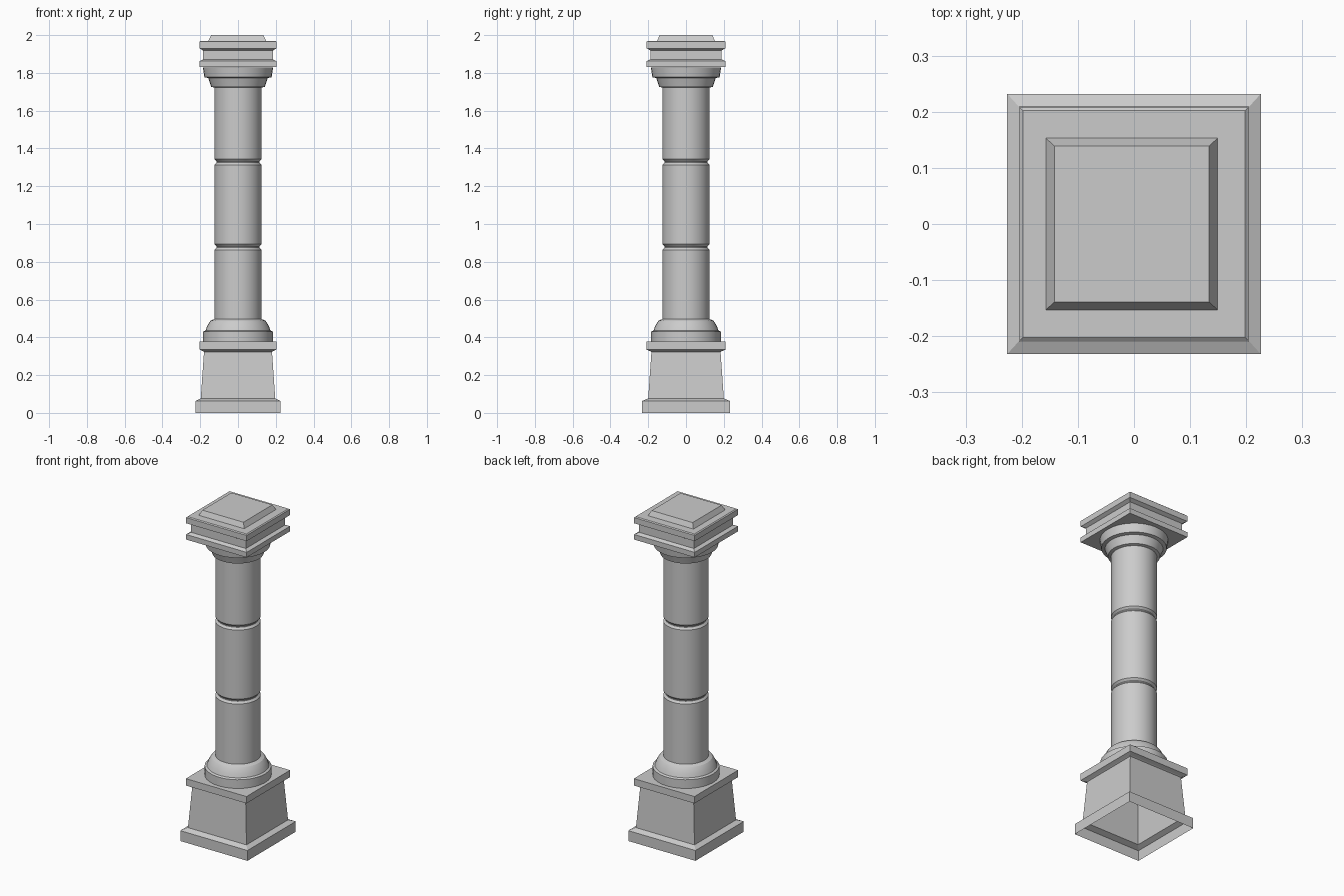
import bpy, bmesh, math

if "Cube" in bpy.data.objects:
    bpy.data.objects.remove(bpy.data.objects["Cube"])


def loft(name, rings, cap_top=True, smooth=None):
    """Skin a list of closed point rings from bottom to top."""
    bm = bmesh.new()
    prev = None
    for ring in rings:
        cur = [bm.verts.new(p) for p in ring]
        if prev:
            n = len(cur)
            for i in range(n):
                j = (i + 1) % n
                bm.faces.new((prev[i], prev[j], cur[j], cur[i]))
        prev = cur
    if cap_top:
        bm.faces.new(prev)
    me = bpy.data.meshes.new(name)
    bm.to_mesh(me)
    bm.free()
    ob = bpy.data.objects.new(name, me)
    bpy.context.collection.objects.link(ob)
    if smooth:
        bpy.ops.object.select_all(action='DESELECT')
        ob.select_set(True)
        bpy.context.view_layer.objects.active = ob
        bpy.ops.object.shade_smooth_by_angle(angle=math.radians(smooth))
    return ob


def square(hx, hy, z, cx=0.0):
    return [(cx + sx * hx, sy * hy, z) for sx, sy in ((-1, -1), (1, -1), (1, 1), (-1, 1))]


def circle(r, z, n=32):
    return [(r * math.cos(2 * math.pi * i / n), r * math.sin(2 * math.pi * i / n), z)
            for i in range(n)]


# Square pedestal: open-bottomed plinth, tapered die and cap slab
loft("pedestal", [square(*p) for p in (
    (.226, .232, 0), (.226, .232, .063), (.197, .2, .077),
    (.18, .183, .323), (.187, .19, .327), (.204, .21, .335), (.204, .21, .377))])

# Round base mouldings
loft("base_moulding", [circle(*p) for p in (
    (.184, .377), (.184, .43), (.172, .436), (.165, .455),
    (.153, .478), (.145, .488), (.125, .497))], cap_top=False, smooth=25)

# Shaft with two carved grooves
shaft = [(.125, .497)]
for z in (.878, 1.328):
    shaft += [(.125, z - .015), (.114, z - .003), (.114, z + .003), (.125, z + .015)]
shaft.append((.125, 1.73))
loft("shaft", [circle(*p) for p in shaft], cap_top=False, smooth=25)

# Round capital mouldings
loft("capital_moulding", [circle(*p) for p in (
    (.125, 1.722), (.142, 1.726), (.155, 1.765), (.158, 1.773),
    (.178, 1.777), (.186, 1.828))], cap_top=False, smooth=25)

# Square capital: lower slab, neck and upper slab
loft("capital_underside", [square(.204, .208, 1.831)])
loft("capital_slabs", [square(*p) for p in (
    (.204, .208, 1.831), (.204, .208, 1.862), (.184, .187, 1.872),
    (.184, .187, 1.918), (.204, .208, 1.93), (.204, .208, 1.965), (.198, .202, 1.97))])

# Raised bevelled top
loft("top_block", [square(*p) for p in (
    (.153, .153, 1.97, -.004), (.138, .139, 2.0, -.004))])
